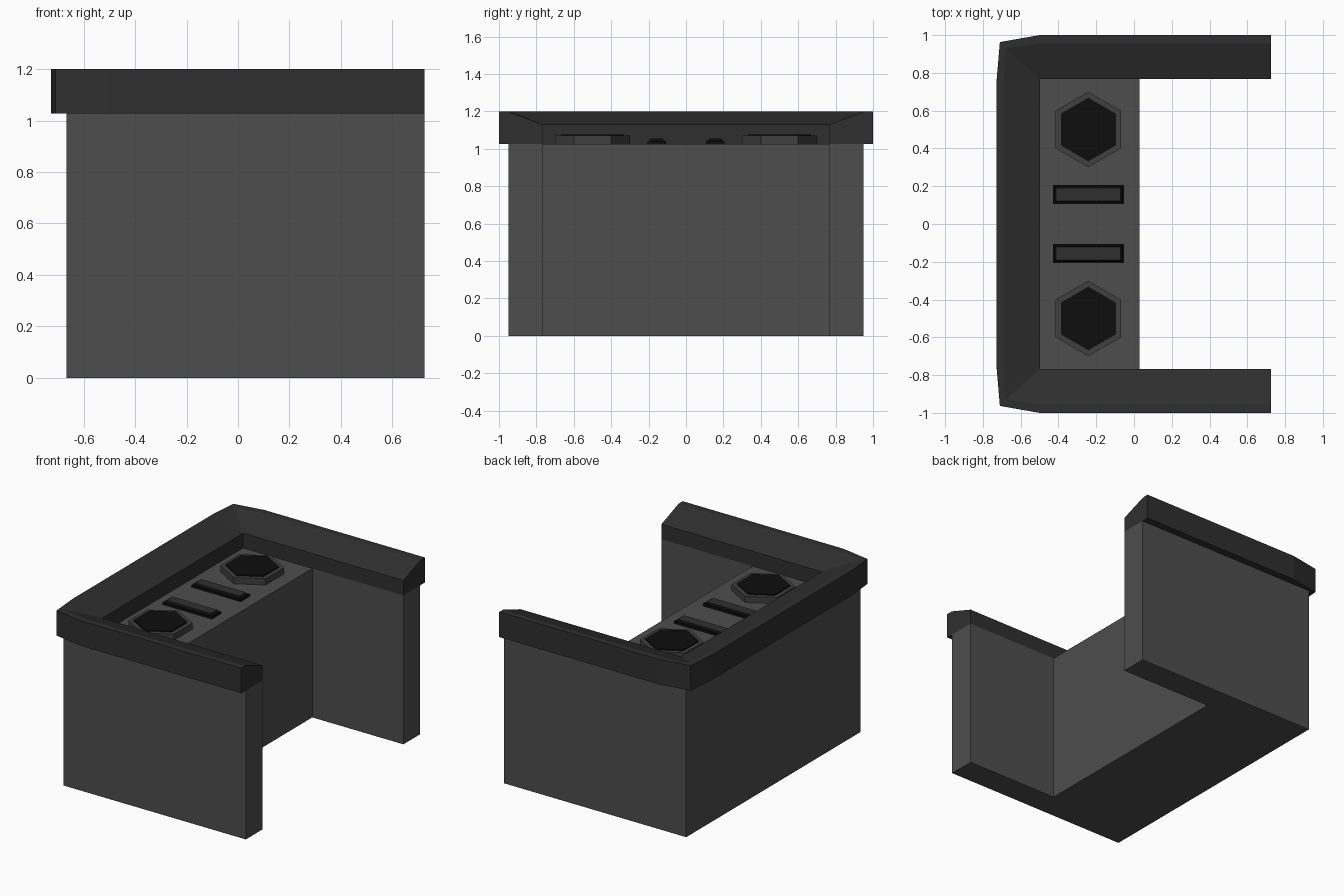
import bpy, math

if "Cube" in bpy.data.objects:
    bpy.data.objects.remove(bpy.data.objects["Cube"])

def mat(name, v):
    m = bpy.data.materials.new(name)
    m.diffuse_color = (v, v, v, 1)
    m.use_nodes = True
    m.node_tree.nodes["Principled BSDF"].inputs["Base Color"].default_value = m.diffuse_color
    return m

GREY, TRIM = mat("grey", 0.075), mat("dark_trim", 0.028)
RING, BLACK = mat("ring_grey", 0.05), mat("black", 0.004)
TOP = 1.027  # worktop height

def make(name, verts, faces, m):
    me = bpy.data.meshes.new(name)
    me.from_pydata(verts, [], faces)
    me.materials.append(m)
    me.update()
    ob = bpy.data.objects.new(name, me)
    bpy.context.collection.objects.link(ob)
    return ob

def prism(name, pts, z0, z1, m, top=None):
    """Extrude an outline upward, optionally to a different top outline."""
    n = len(pts)
    v = [(x, y, z0) for x, y in pts] + [(x, y, z1) for x, y in (top or pts)]
    f = [tuple(range(n))[::-1], tuple(range(n, 2 * n))]
    f += [(i, (i + 1) % n, n + (i + 1) % n, n + i) for i in range(n)]
    return make(name, v, f, m)

def rect(cx, cy, hx, hy):
    return [(cx - hx, cy - hy), (cx + hx, cy - hy), (cx + hx, cy + hy), (cx - hx, cy + hy)]

def hexagon(cx, cy, r):
    return [(cx + r * math.cos(a), cy + r * math.sin(a))
            for a in (math.radians(30 + 60 * i) for i in range(6))]

# U-shaped body
prism("counter_body", [(-.667, -.95), (.725, -.95), (.725, -.767), (.03, -.767),
                       (.03, .767), (.725, .767), (.725, .95), (-.667, .95)], 0, TOP, GREY)

# Rim: cross-sections swept round the U, flat outer lip then slope down inward
def section(outer, mid, inner):
    return [(*outer, TOP), (*outer, 1.2), (*mid, 1.2), (*inner, 1.13), (*inner, TOP)]

half = [section((.725, -1), (.725, -.955), (.725, -.767)),
        section((-.5, -1), (-.5, -.955), (-.498, -.767)),
        section((-.71, -.963), (-.68, -.93), (-.498, -.766)),
        section((-.727, -.767), (-.69, -.767), (-.498, -.765))]
rings = half + [[(x, -y, z) for x, y, z in s] for s in reversed(half)]
verts = [p for s in rings for p in s]
faces = [(a * 5 + k, a * 5 + 5 + k, a * 5 + 5 + (k + 1) % 5, a * 5 + (k + 1) % 5)
         for a in range(len(rings) - 1) for k in range(5)]
e = 5 * (len(rings) - 1)
faces += [tuple(range(5)), tuple(range(e + 4, e - 1, -1))]
# outline runs clockwise seen from above, so flip for outward normals
rim = make("counter_rim", verts, faces, TRIM)
import bmesh
bm = bmesh.new()
bm.from_mesh(rim.data)
bmesh.ops.recalc_face_normals(bm, faces=bm.faces)
bm.to_mesh(rim.data)
bm.free()

# Hexagonal pads and raised bars, mirrored across the middle
for side, s in (("front", -1), ("back", 1)):
    prism(side + "_hex_ring", hexagon(-.242, s * .5, .2), TOP - .01, 1.07, RING)
    prism(side + "_hex_pad", hexagon(-.242, s * .5, .168), 1.06, 1.077, BLACK)
    cy = s * .157
    prism(side + "_bar_base", rect(-.242, cy, .188, .05), TOP - .01, 1.042, BLACK)
    prism(side + "_bar_sides", rect(-.242, cy, .182, .043), 1.04, 1.053, BLACK,
          rect(-.242, cy, .17, .034))
    prism(side + "_bar_top", rect(-.242, cy, .17, .034), 1.05, 1.055, TRIM)
